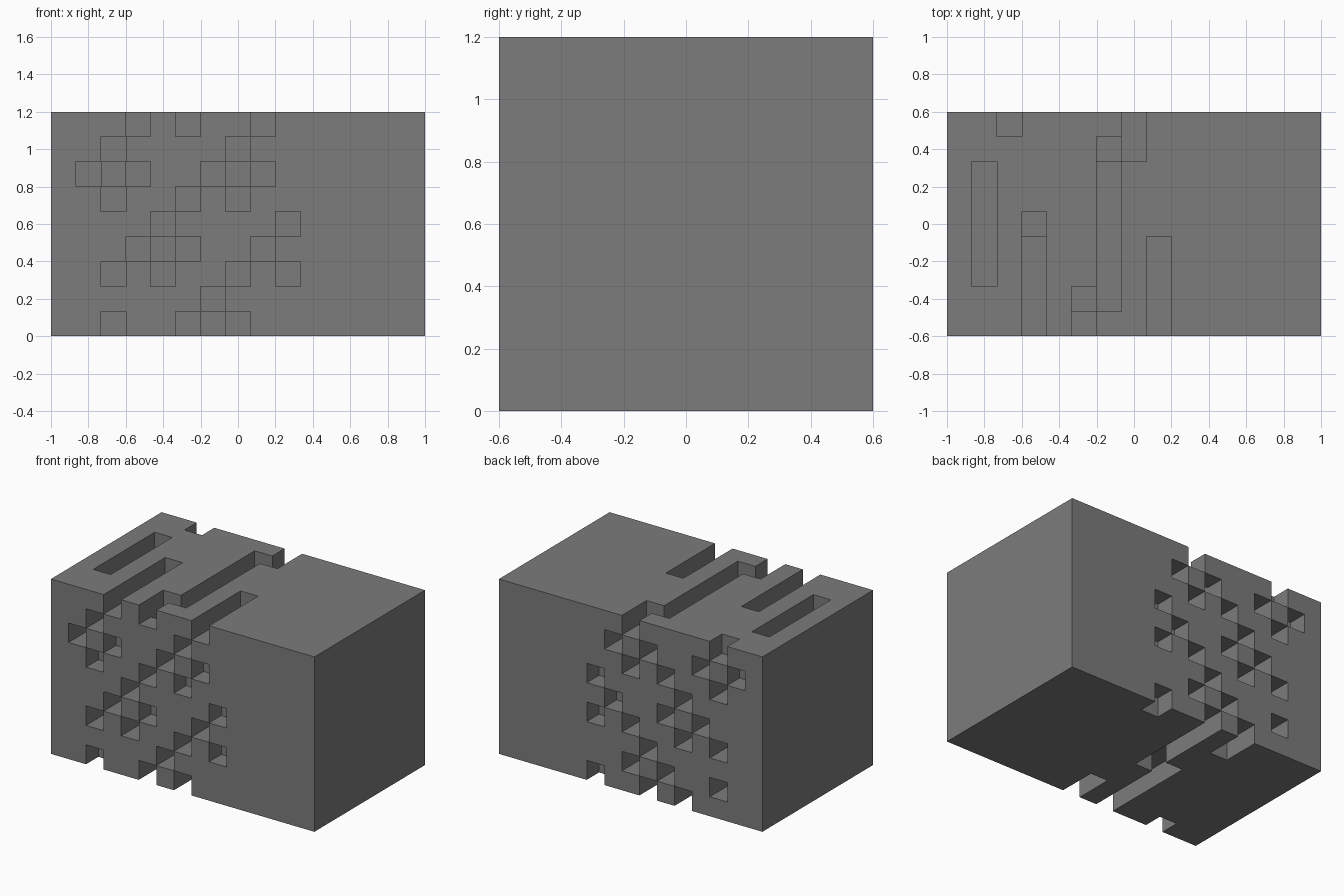
import bpy
import bmesh
from mathutils import Vector

cube = bpy.data.objects.get("Cube")
if cube:
    bpy.data.objects.remove(cube, do_unlink=True)

# Grid of cubic cells that makes up the block
NX, NY, NZ = 15, 9, 9
CELL = 2 / NX
DEEP = 3

# Openings on the front and back faces, rows from the top down, columns from -x.
# o = one cell deep, # = deep hole
FRONT = [
    "...o.o..o.",
    "..#....#..",
    ".#.o..#.o.",
    "..o..#.o..",
    "....#....o",
    "...#.o..#.",
    "..#.#..#.o",
    "......#...",
    "..o..o.o..",
]
BACK = [
    "..o....o..",
    ".o.#..o.#.",
    "..#..#.#..",
    "....#....o",
    "...#.#..o.",
    "..#.#..#.o",
    "......#...",
    "..#..#.#..",
    "....o.o..o",
]

# Channels along y: column, row from the top, first and last cell
TOP, BOTTOM = 0, NZ - 1
CHANNELS = [
    (1, TOP, 2, 6), (3, TOP, 0, 4), (5, TOP, 0, 1), (6, TOP, 1, 7),
    (7, TOP, 7, 8), (8, TOP, 0, 3),
    (3, 1, 4, 8), (5, 1, 1, 1), (6, 1, 7, 8),
    (5, BOTTOM, 0, 4), (6, BOTTOM, 4, 8), (7, BOTTOM, 0, 1), (4, BOTTOM, 7, 8),
]


def carve(cells, column, row, first, last):
    for y in range(first, last + 1):
        cells.discard((column, y, NZ - 1 - row))


def carve_pattern(cells, pattern, from_back):
    for row, line in enumerate(pattern):
        for column, mark in enumerate(line):
            if mark == ".":
                continue
            depth = DEEP if mark == "#" else 1
            first = NY - depth if from_back else 0
            carve(cells, column, row, first, first + depth - 1)


solid = {(x, y, z) for x in range(NX) for y in range(NY) for z in range(NZ)}
carve_pattern(solid, FRONT, False)
carve_pattern(solid, BACK, True)
for channel in CHANNELS:
    carve(solid, *channel)

# Skin the solid cells with outward faces
bm = bmesh.new()
corners = {}


def corner(point):
    key = tuple(round(v) for v in point)
    if key not in corners:
        x, y, z = key
        corners[key] = bm.verts.new(((x - NX / 2) * CELL, (y - NY / 2) * CELL, z * CELL))
    return corners[key]


AXES = [Vector((1, 0, 0)), Vector((0, 1, 0)), Vector((0, 0, 1))]
for cell in sorted(solid):
    base = Vector(cell)
    for i, axis in enumerate(AXES):
        u, v = AXES[(i + 1) % 3], AXES[(i + 2) % 3]
        for side in (0, 1):
            neighbour = base + axis * (2 * side - 1)
            if tuple(int(n) for n in neighbour) in solid:
                continue
            start = base + axis * side
            loop = [start, start + u, start + u + v, start + v]
            if not side:
                loop.reverse()
            bm.faces.new([corner(p) for p in loop])

mesh = bpy.data.meshes.new("carved_block")
bm.to_mesh(mesh)
bm.free()

# Grey material
grey = bpy.data.materials.new("mid_grey")
grey.use_nodes = True
colour = (0.2, 0.2, 0.2, 1)
grey.diffuse_color = colour
grey.node_tree.nodes["Principled BSDF"].inputs["Base Color"].default_value = colour
mesh.materials.append(grey)

block = bpy.data.objects.new("carved_block", mesh)
bpy.context.collection.objects.link(block)
